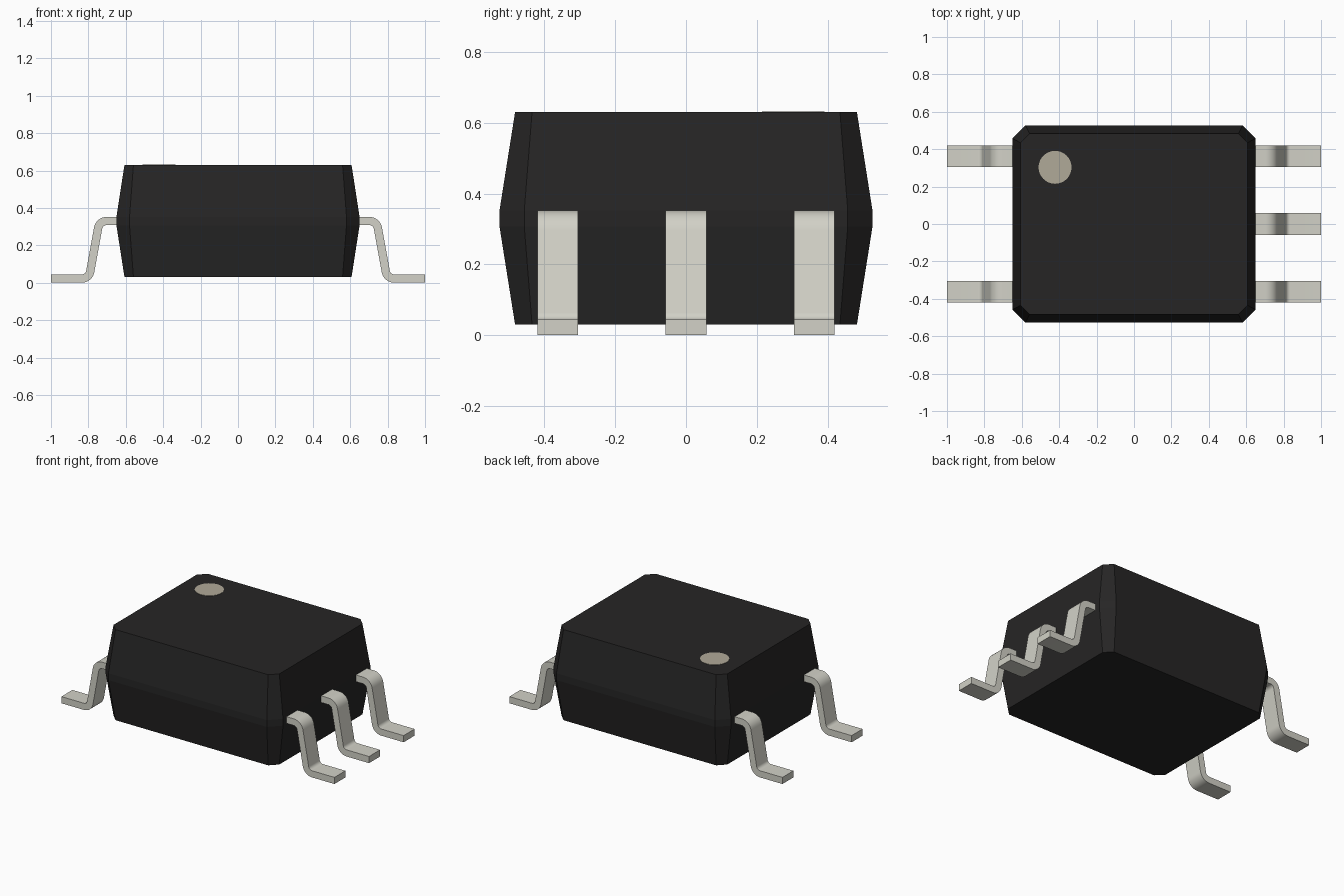
import bpy, bmesh, math
from mathutils import Vector

if "Cube" in bpy.data.objects:
    bpy.data.objects.remove(bpy.data.objects["Cube"], do_unlink=True)


def material(name, rgb):
    m = bpy.data.materials.new(name)
    m.use_nodes = True
    m.diffuse_color = (*rgb, 1)
    m.node_tree.nodes["Principled BSDF"].inputs["Base Color"].default_value = (*rgb, 1)
    return m


BLACK = material("black plastic", (0.0194, 0.0186, 0.0186))
METAL = material("pale metal", (0.645, 0.639, 0.572))
MARK = material("light brown mark", (0.435, 0.398, 0.316))


def add_object(name, bm, mat, smooth=False):
    bmesh.ops.recalc_face_normals(bm, faces=bm.faces)
    me = bpy.data.meshes.new(name)
    bm.to_mesh(me)
    bm.free()
    me.materials.append(mat)
    ob = bpy.data.objects.new(name, me)
    bpy.context.collection.objects.link(ob)
    if smooth:
        bpy.ops.object.select_all(action='DESELECT')
        ob.select_set(True)
        bpy.context.view_layer.objects.active = ob
        bpy.ops.object.shade_smooth_by_angle(angle=math.radians(35))
    return ob


# Body: chamfered rectangles lofted from bottom to top
def chamfered_ring(bm, hx, hy, c, z):
    pts = [(hx, -hy + c), (hx, hy - c), (hx - c, hy), (-hx + c, hy),
           (-hx, hy - c), (-hx, -hy + c), (-hx + c, -hy), (hx - c, -hy)]
    return [bm.verts.new((x, y, z)) for x, y in pts]


bm = bmesh.new()
rings = [chamfered_ring(bm, *r) for r in (
    (0.607, 0.483, 0.048, 0.03), (0.65, 0.527, 0.07, 0.307),
    (0.65, 0.527, 0.07, 0.352), (0.607, 0.483, 0.048, 0.63))]
for a, b in zip(rings, rings[1:]):
    for i in range(8):
        j = (i + 1) % 8
        bm.faces.new((a[i], a[j], b[j], b[i]))
bm.faces.new(rings[0])
bm.faces.new(rings[-1])
add_object("body", bm, BLACK)

# Pin one mark: thin disc on the top
bm = bmesh.new()
bmesh.ops.create_cone(bm, cap_ends=True, segments=48, radius1=0.088,
                      radius2=0.088, depth=0.004)
bmesh.ops.translate(bm, verts=bm.verts, vec=(-0.422, 0.303, 0.63))
add_object("pin_one_mark", bm, MARK)

# Leads: gull-wing centre line with rounded bends, thickened and extruded
THICK, WIDTH, RADIUS, STEPS = 0.044, 0.115, 0.046, 8
LINE = [Vector(p) for p in ((0.60, 0.33), (0.741, 0.33), (0.797, 0.022), (1.0, 0.022))]


def lead_profile():
    mids = [(LINE[0], (LINE[1] - LINE[0]).normalized())]
    for p, q, r in zip(LINE, LINE[1:], LINE[2:]):
        d0, d1 = (q - p).normalized(), (r - q).normalized()
        turn = math.atan2(d0.x * d1.y - d0.y * d1.x, d0.dot(d1))
        s = math.copysign(1, turn)
        start = q - d0 * RADIUS * math.tan(abs(turn) / 2)
        centre = start + Vector((-d0.y, d0.x)) * RADIUS * s
        for i in range(STEPS + 1):
            a = math.atan2(d0.y, d0.x) + turn * i / STEPS
            d = Vector((math.cos(a), math.sin(a)))
            mids.append((centre + Vector((d.y, -d.x)) * RADIUS * s, d))
    mids.append((LINE[-1], (LINE[-1] - LINE[-2]).normalized()))
    side = [[p + Vector((-d.y, d.x)) * THICK / 2 * k for p, d in mids] for k in (1, -1)]
    return side[0] + side[1][::-1]


def add_lead(name, sign, y):
    bm = bmesh.new()
    face = bm.faces.new([bm.verts.new((sign * p.x, y - WIDTH / 2, p.y))
                         for p in lead_profile()])
    ext = bmesh.ops.extrude_face_region(bm, geom=[face])
    new = [v for v in ext["geom"] if isinstance(v, bmesh.types.BMVert)]
    bmesh.ops.translate(bm, verts=new, vec=(0, WIDTH, 0))
    add_object(name, bm, METAL, smooth=True)


PITCH = 0.362
for label, y in (("front", -PITCH), ("middle", 0), ("back", PITCH)):
    add_lead("left_lead_" + label, 1, y)
    if y:
        add_lead("right_lead_" + label, -1, y)
